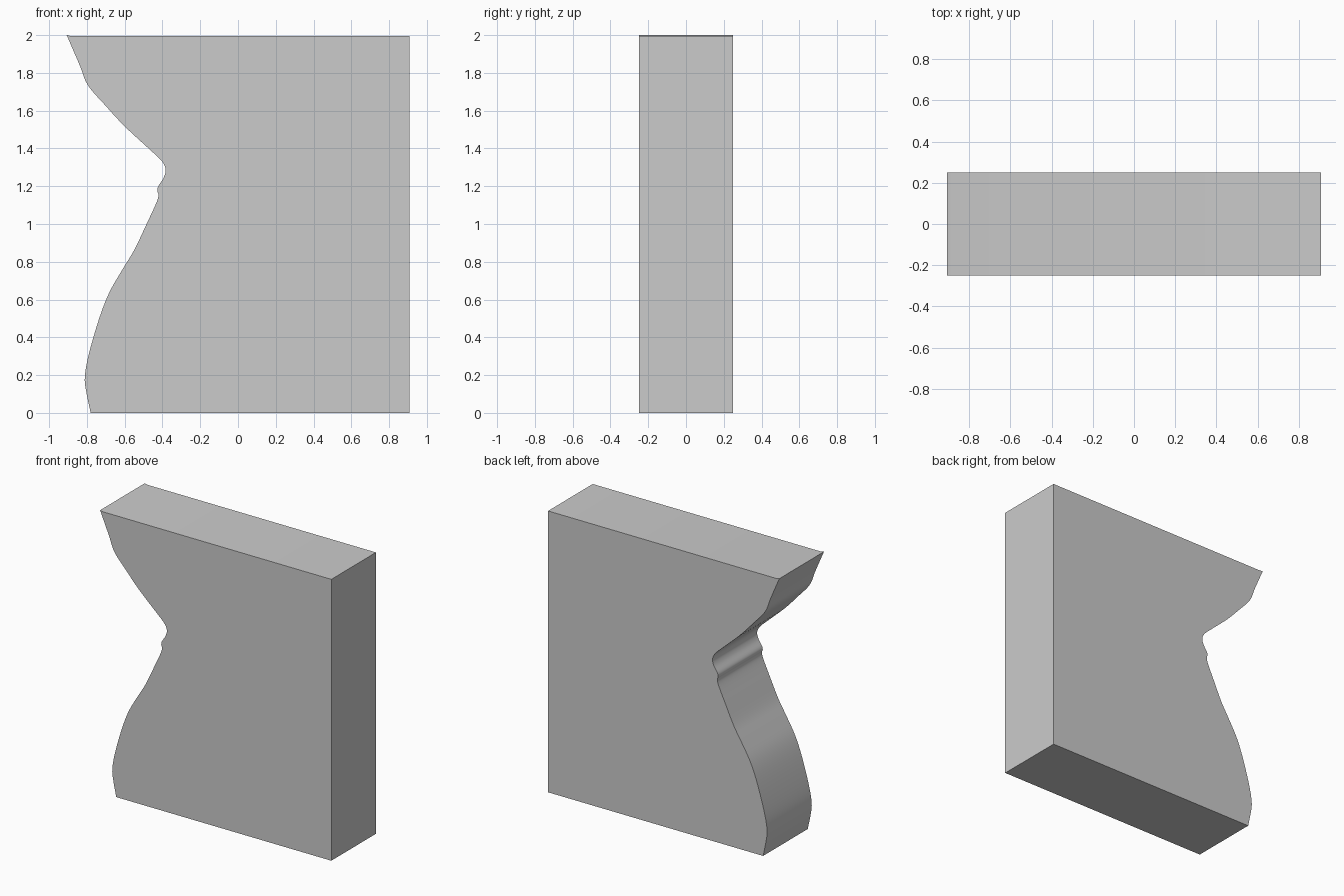
import bpy, bmesh
from mathutils import Vector

if "Cube" in bpy.data.objects:
    bpy.data.objects.remove(bpy.data.objects["Cube"])

HALF_DEPTH = 0.25
RIGHT = 0.907
STEPS = 5

# Wavy left edge, top to bottom (x, z)
edge = [(-0.907, 2.0), (-0.838, 1.84), (-0.795, 1.735), (-0.70, 1.625),
        (-0.60, 1.517), (-0.468, 1.395), (-0.405, 1.335), (-0.383, 1.29),
        (-0.393, 1.247), (-0.422, 1.20), (-0.427, 1.175), (-0.421, 1.155),
        (-0.431, 1.115), (-0.484, 1.0), (-0.548, 0.865), (-0.608, 0.765),
        (-0.68, 0.64), (-0.735, 0.50), (-0.79, 0.31), (-0.811, 0.19),
        (-0.803, 0.11), (-0.78, 0.0)]


def smooth_path(points, steps):
    """Catmull-Rom curve through the points."""
    p = [Vector(q) for q in points]
    p = [2 * p[0] - p[1]] + p + [2 * p[-1] - p[-2]]
    out = []
    for a, b, c, d in zip(p, p[1:], p[2:], p[3:]):
        for i in range(steps):
            t = i / steps
            out.append(0.5 * (2 * b + (c - a) * t + (2 * a - 5 * b + 4 * c - d) * t**2
                              + (3 * b - a - 3 * c + d) * t**3))
    out.append(p[-2])
    return out


# Outline closed by the straight bottom, right and top sides
outline = smooth_path(edge, STEPS)
outline += [Vector((RIGHT, 0)), Vector((RIGHT, 1.995)), Vector((-0.885, 1.995))]

# Extrude the outline through the depth of the slab
bm = bmesh.new()
front = bm.faces.new([bm.verts.new((q.x, -HALF_DEPTH, q.y)) for q in outline])
extruded = bmesh.ops.extrude_face_region(bm, geom=[front], use_keep_orig=True)
moved = [g for g in extruded["geom"] if isinstance(g, bmesh.types.BMVert)]
bmesh.ops.translate(bm, verts=moved, vec=(0, 2 * HALF_DEPTH, 0))
bmesh.ops.recalc_face_normals(bm, faces=bm.faces)

mesh = bpy.data.meshes.new("wavy_edged_slab")
bm.to_mesh(mesh)
bm.free()
slab = bpy.data.objects.new("wavy_edged_slab", mesh)
bpy.context.collection.objects.link(slab)

# Smooth the wavy side, keep the corners sharp
bpy.context.view_layer.objects.active = slab
slab.select_set(True)
bpy.ops.object.shade_smooth_by_angle(angle=0.5)
